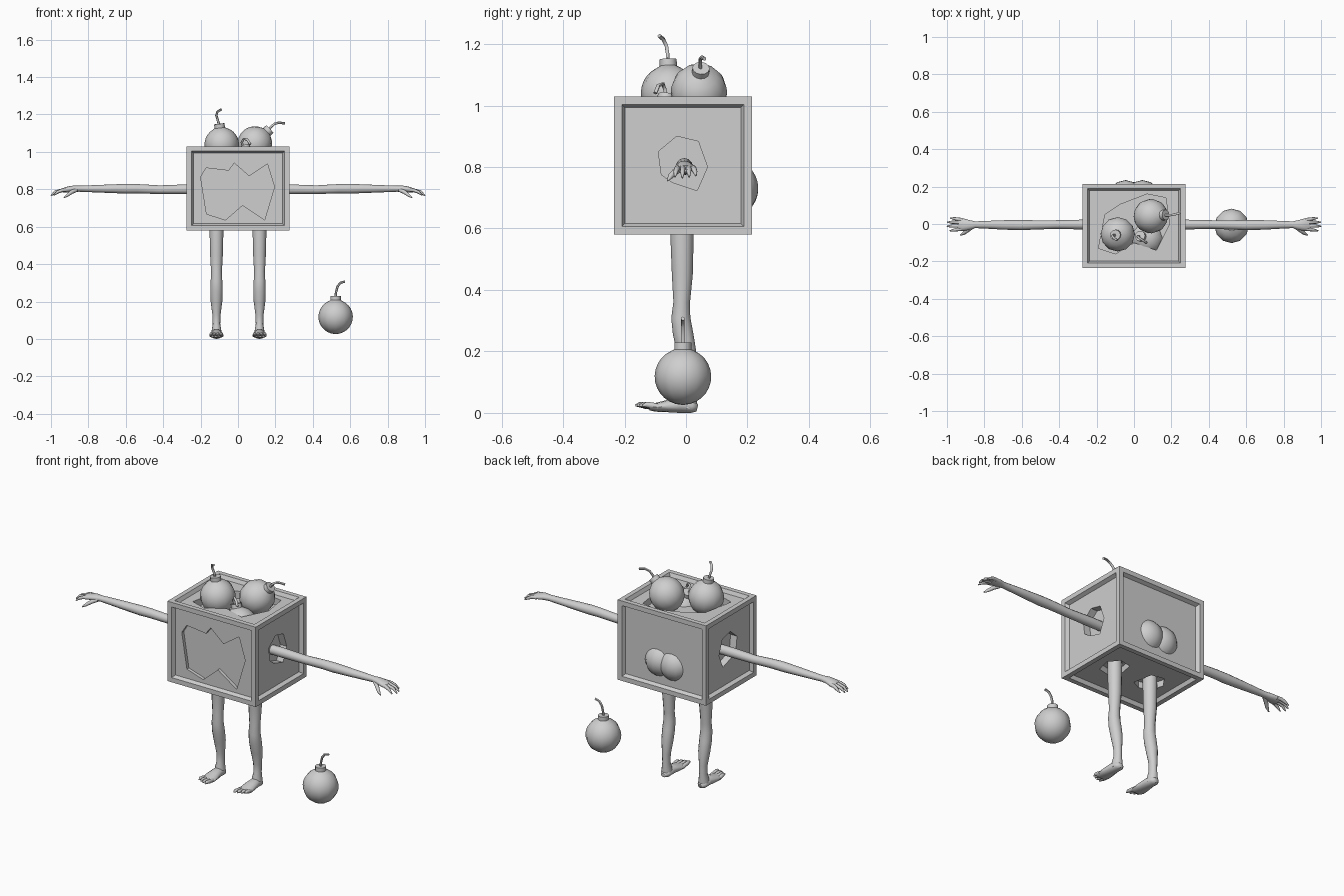
import bpy, bmesh, math
from mathutils import Vector, Matrix

if "Cube" in bpy.data.objects:
    bpy.data.objects.remove(bpy.data.objects["Cube"])

grey = bpy.data.materials.new("plain grey")
grey.diffuse_color = (0.62, 0.62, 0.62, 1)
grey.use_nodes = True
grey.node_tree.nodes["Principled BSDF"].inputs["Base Color"].default_value = grey.diffuse_color


def make(name, bm, smooth=None, mirror=False):
    bmesh.ops.recalc_face_normals(bm, faces=bm.faces[:])
    me = bpy.data.meshes.new(name)
    bm.to_mesh(me)
    bm.free()
    me.materials.append(grey)
    ob = bpy.data.objects.new(name, me)
    bpy.context.collection.objects.link(ob)
    bpy.ops.object.select_all(action='DESELECT')
    ob.select_set(True)
    bpy.context.view_layer.objects.active = ob
    if smooth:
        bpy.ops.object.shade_smooth_by_angle(angle=math.radians(smooth))
    if mirror:
        ob.modifiers.new("mirror", 'MIRROR').use_mirror_merge = False
    return ob


def tube(bm, sections, ref, sides=10, matrix=Matrix()):
    """Loft elliptical rings through (x, y, z, radius_a, radius_b)."""
    pts = [Vector(s[:3]) for s in sections]
    rings = []
    for i, s in enumerate(sections):
        t = (pts[min(i + 1, len(pts) - 1)] - pts[max(i - 1, 0)]).normalized()
        u = Vector(ref).cross(t).normalized()
        v = t.cross(u)
        ring = []
        for k in range(sides):
            a = math.tau * k / sides
            p = pts[i] + u * s[3] * math.cos(a) + v * s[-1] * math.sin(a)
            ring.append(bm.verts.new(matrix @ p))
        rings.append(ring)
    for a, b in zip(rings, rings[1:]):
        for k in range(sides):
            n = (k + 1) % sides
            bm.faces.new((a[k], a[n], b[n], b[k]))
    bm.faces.new(rings[0])
    bm.faces.new(rings[-1])


# ---- crate: solid box with framed panels and jagged pockets ----
LO, HI = (-0.275, -0.235, 0.58), (0.275, 0.215, 1.03)
bm = bmesh.new()
bmesh.ops.create_cube(bm, size=1)
for v in bm.verts:
    v.co = Vector([LO[i] if v.co[i] < 0 else HI[i] for i in range(3)])
crate = make("crate", bm)


def cut(axis, outer, inner, d0, d1):
    """Subtract a prism whose outline lies on the plane across an axis."""
    bm = bmesh.new()
    loops = []
    for outline, d in ((outer, d0), (inner, d1)):
        loop = []
        for p in outline:
            co = list(p)
            co.insert(axis, d)
            loop.append(bm.verts.new(co))
        loops.append(loop)
    bm.faces.new(loops[0])
    bm.faces.new(loops[1])
    n = len(outer)
    for k in range(n):
        j = (k + 1) % n
        bm.faces.new((loops[0][k], loops[0][j], loops[1][j], loops[1][k]))
    tool = make("cutter", bm)
    tool.hide_render = True
    mod = crate.modifiers.new("cut", 'BOOLEAN')
    mod.operation, mod.solver, mod.object = 'DIFFERENCE', 'EXACT', tool
    bpy.context.view_layer.objects.active = crate
    bpy.ops.object.modifier_apply(modifier=mod.name)
    bpy.data.objects.remove(tool)


def frame(axis, inset):
    a, b = [i for i in range(3) if i != axis]
    l0, h0, l1, h1 = LO[a] + inset, HI[a] - inset, LO[b] + inset, HI[b] - inset
    return [(l0, l1), (h0, l1), (h0, h1), (l0, h1)]


for axis in range(3):
    for face, out in ((LO[axis], -1), (HI[axis], 1)):
        cut(axis, frame(axis, 0.026), frame(axis, 0.036), face + out * 0.0005, face - out * 0.02)

front_hole = [(-.2, .866), (-.17, .914), (-.05, .9), (-.02, .94), (.06, .87), (.157, .936),
              (.195, .813), (.142, .636), (.025, .716), (-.067, .636), (-.168, .668)]
side_hole = [(-.03, .9), (.04, .883), (.07, .8), (.036, .723), (-.045, .75), (-.08, .775), (-.09, .85)]
top_hole = [(-.075, .104), (.07, .16), (.17, .14), (.19, 0), (.12, -.14), (0, -.1),
            (-.1, -.16), (-.19, -.13), (-.155, .05)]
leg_hole = [(.05, -.06), (.1, -.085), (.165, -.07), (.185, .01), (.14, .065), (.07, .05)]
cut(1, front_hole, front_hole, -0.25, -0.197)
cut(2, top_hole, top_hole, 1.05, 0.97)
for s in (-1, 1):
    cut(0, side_hole, side_hole, s * 0.29, s * 0.215)
    hole = [(s * x, y) for x, y in leg_hole]
    cut(2, hole, hole, 0.56, 0.635)


# ---- bombs: lathed ball with neck, plus a curved fuse ----
def bomb(name, centre, direction, fuse, r=0.092):
    q = Vector((0, 0, 1)).rotation_difference(Vector(direction))
    m = Matrix.Translation(centre) @ q.to_matrix().to_4x4()
    prof = [(r * math.sin(a), -r * math.cos(a)) for a in
            [math.pi * (i + 0.15) / 14 for i in range(14)] if a < 2.86]
    prof += [(0.028, 0.089), (0.028, 0.111)]
    bm = bmesh.new()
    tube(bm, [(0, 0, z, rad) for rad, z in prof], (0, 1, 0), 12, m)
    make(name, bm, 40)
    bm = bmesh.new()
    tube(bm, [(*p, 0.0065) for p in fuse], (0, 1, 0.1), 6)
    make(name + "_fuse", bm, 60)


bomb("floor_bomb", (.522, -.01, .118), (0, 0, 1),
     [(.522, -.01, .22), (.524, -.01, .25), (.532, -.01, .28), (.547, -.01, .3), (.572, -.01, .307)])
bomb("left_top_bomb", (-.087, -.055, 1.04), (-.12, -.03, 1),
     [(-.1, -.06, 1.14), (-.108, -.06, 1.17), (-.116, -.064, 1.195), (-.11, -.074, 1.215), (-.09, -.087, 1.227)])
bomb("right_top_bomb", (.09, .042, 1.045), (.72, .06, .69),
     [(.162, .047, 1.115), (.178, .047, 1.135), (.195, .047, 1.15), (.22, .052, 1.157), (.25, .06, 1.152)])
bomb("buried_bomb", (.07, -.08, .93), (-.35, .15, .95),
     [(.03, -.065, 1.02), (.02, -.068, 1.05), (.03, -.075, 1.07), (.05, -.09, 1.065), (.066, -.1, 1.04)])

# ---- two balls bulging through the back panel ----
for name, x, z in (("back_ball_left", -.045, .728), ("back_ball_right", .045, .732)):
    bm = bmesh.new()
    bmesh.ops.create_uvsphere(bm, u_segments=12, v_segments=14, radius=0.091,
                              matrix=Matrix.Translation((x, .144, z)))
    make(name, bm, 40)

# ---- arms with hands ----
bm = bmesh.new()
tube(bm, [(.2, -.003, .8, .024, .026), (.28, -.003, .8, .026, .026), (.42, -.003, .798, .023, .023),
          (.54, -.005, .803, .025, .025), (.6, -.006, .803, .027, .026), (.7, -.005, .803, .025, .022),
          (.8, -.004, .803, .02, .018), (.85, -.004, .803, .018, .016), (.88, -.005, .803, .026, .017),
          (.915, -.004, .798, .034, .015), (.938, -.002, .794, .03, .011)], (0, 0, 1), 12)
make("arm", bm, 60, True)
bm = bmesh.new()
for y0, y1, x1, z1 in ((-.026, -.036, .985, .768), (-.01, -.012, 1.0, .765),
                       (.008, .01, .998, .768), (.022, .032, .982, .772)):
    tube(bm, [(.915, y0, .797, .01), (.94, y0 + .3 * (y1 - y0), .795, .0095),
              (x1 - .022, y0 + .7 * (y1 - y0), .786, .008), (x1, y1, z1, .003)], (0, 0, 1), 8)
tube(bm, [(.865, -.015, .797, .012), (.89, -.034, .785, .011),
          (.91, -.05, .77, .009), (.93, -.06, .756, .003)], (0, 0, 1), 8)
make("fingers", bm, 60, True)

# ---- legs with feet ----
bm = bmesh.new()
tube(bm, [(.115, -.013, .65, .036, .037), (.115, -.013, .58, .037, .038), (.115, -.012, .45, .034, .034),
          (.115, -.014, .36, .029, .027), (.115, -.017, .31, .031, .031), (.115, -.01, .26, .033, .033),
          (.115, .002, .2, .031, .031), (.115, .01, .13, .022, .024), (.115, .01, .08, .02, .024),
          (.115, .006, .045, .026, .03), (.115, .005, .015, .028, .03)], (0, 1, 0), 12)
make("leg", bm, 60, True)
bm = bmesh.new()
tube(bm, [(.115, .037, .016, .014, .012), (.115, .02, .02, .028, .02), (.115, -.02, .026, .03, .026),
          (.115, -.06, .022, .036, .02), (.115, -.1, .018, .039, .014), (.115, -.118, .018, .034, .01)],
     (0, 0, 1), 12)
make("foot", bm, 60, True)
bm = bmesh.new()
for x, y in ((.089, -.165), (.108, -.16), (.126, -.152), (.143, -.142)):
    tube(bm, [(x, -.09, .019, .01), (x, y + .035, .023, .0105),
              (x, y + .014, .027, .009), (x, y, .024, .003)], (0, 0, 1), 8)
make("toes", bm, 60, True)
